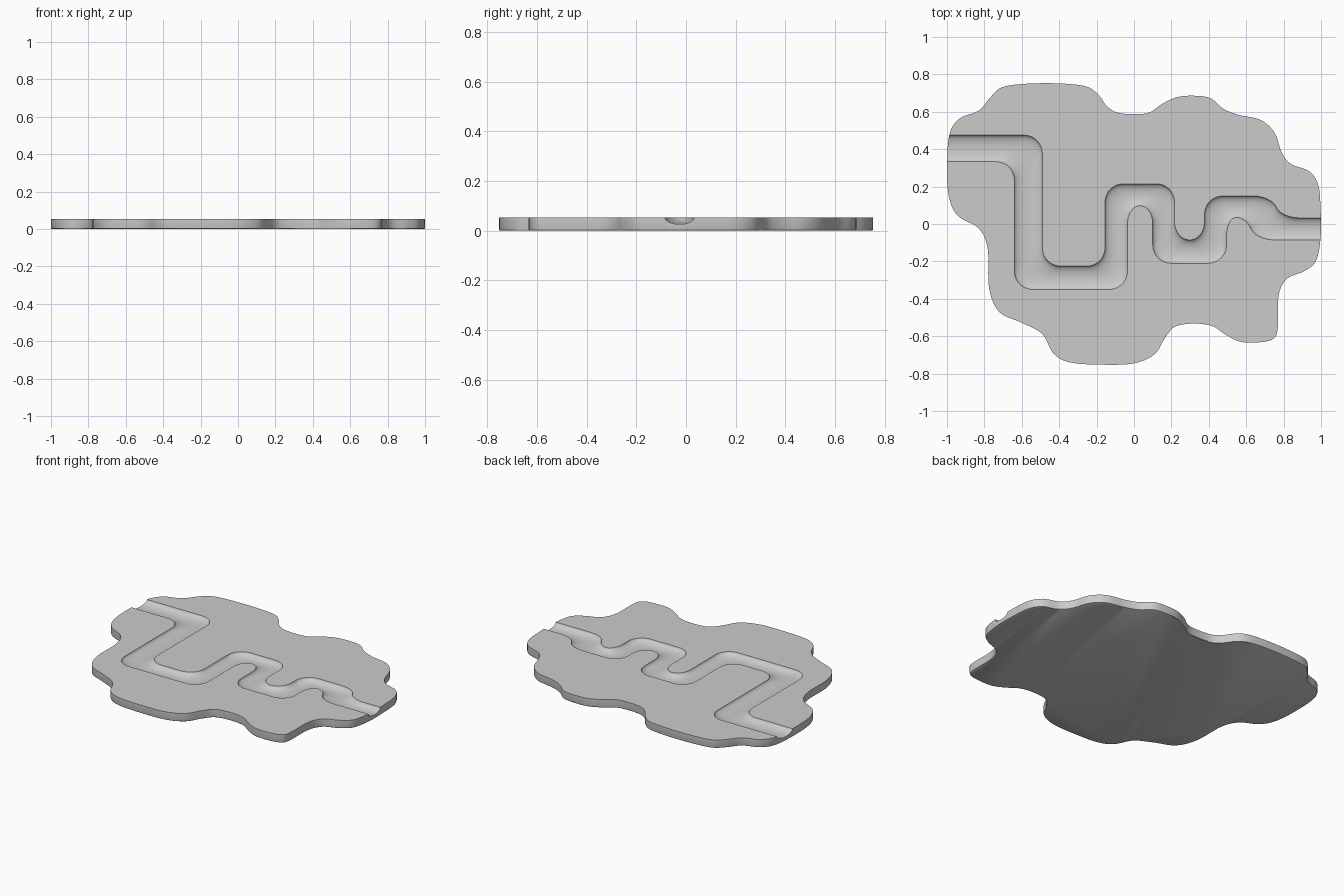
import bpy, math
from mathutils import Vector

if "Cube" in bpy.data.objects:
    bpy.data.objects.remove(bpy.data.objects["Cube"])

HEIGHT = 0.053
DEPTH = 0.027

# Wavy slab outline, clockwise from the left side
OUTLINE = [(-1, .33), (-.985, .49), (-.93, .57), (-.83, .61), (-.765, .685), (-.70, .737),
           (-.56, .755), (-.38, .755), (-.25, .738), (-.185, .69), (-.14, .63), (-.07, .596),
           (.07, .596), (.15, .645), (.23, .682), (.32, .69), (.41, .677), (.48, .62),
           (.56, .588), (.68, .56), (.755, .49), (.79, .39), (.84, .325), (.94, .285),
           (.988, .21), (1, .08), (1, -.07), (.975, -.195), (.91, -.25), (.82, -.29),
           (.775, -.38), (.77, -.56), (.745, -.613), (.67, -.63), (.57, -.627), (.49, -.588),
           (.42, -.543), (.32, -.53), (.22, -.547), (.165, -.61), (.11, -.695), (0, -.743),
           (-.17, -.75), (-.34, -.738), (-.43, -.69), (-.49, -.585), (-.60, -.525),
           (-.72, -.468), (-.775, -.34), (-.782, -.13), (-.83, -.02), (-.94, .045), (-.99, .15)]

# Corners of the two channel banks
BANK_A = [(-1.1, .475), (-.49, .475), (-.49, -.225), (-.155, -.225), (-.155, .215),
          (.217, .215), (.217, -.085), (.377, -.085), (.377, .15), (.735, .15),
          (.785, .033), (1.1, .033)]
BANK_B = [(-1.1, .333), (-.64, .333), (-.64, -.35), (-.035, -.35), (-.035, .098),
          (.1, .098), (.1, -.21), (.495, -.21), (.495, .035), (.60, .035),
          (.65, -.085), (1.1, -.085)]


def smooth_loop(pts, n=5):
    out, m = [], len(pts)
    p = [Vector(q) for q in pts]
    for i in range(m):
        a, b, c, d = p[i - 1], p[i], p[(i + 1) % m], p[(i + 2) % m]
        for k in range(n):
            t = k / n
            out.append(0.5 * (2 * b + (c - a) * t + (2 * a - 5 * b + 4 * c - d) * t * t
                              + (3 * b - a - 3 * c + d) * t ** 3))
    return out


def rounded_path(pts, cut=0.1, n=10):
    p = [Vector(q) for q in pts]
    out = [p[0]]
    for a, b, c in zip(p, p[1:], p[2:]):
        s = b + (a - b).normalized() * min(cut, 0.499 * (a - b).length)
        e = b + (c - b).normalized() * min(cut, 0.499 * (c - b).length)
        # a rational quadratic gives a near-circular corner
        w = 0.75
        for k in range(n + 1):
            t = k / n
            f, g, h = (1 - t) ** 2, 2 * w * t * (1 - t), t * t
            out.append((s * f + b * g + e * h) / (f + g + h))
    return out + [p[-1]]


def loft(name, rings):
    """Closed solid through equal rings, capped at both ends."""
    n = len(rings[0])
    verts = [v for r in rings for v in r]
    faces = [tuple(range(n))[::-1], tuple(range((len(rings) - 1) * n, len(rings) * n))]
    for i in range(len(rings) - 1):
        for j in range(n):
            k = (j + 1) % n
            faces.append((i * n + j, i * n + k, (i + 1) * n + k, (i + 1) * n + j))
    me = bpy.data.meshes.new(name)
    me.from_pydata(verts, [], faces)
    ob = bpy.data.objects.new(name, me)
    bpy.context.collection.objects.link(ob)
    bpy.context.view_layer.objects.active = ob
    bpy.ops.object.select_all(action='DESELECT')
    ob.select_set(True)
    bpy.ops.object.mode_set(mode='EDIT')
    bpy.ops.mesh.select_all(action='SELECT')
    bpy.ops.mesh.normals_make_consistent(inside=False)
    bpy.ops.object.mode_set(mode='OBJECT')
    return ob


# Slab with a slightly eased bottom edge
loop = smooth_loop(OUTLINE)
xs, ys = [p.x for p in loop], [p.y for p in loop]
cx, cy = (max(xs) + min(xs)) / 2, (max(ys) + min(ys)) / 2
s = 2 / (max(xs) - min(xs))
loop = [((p.x - cx) * s, (p.y - cy) * s) for p in loop]
slab = loft("river_slab", [[(x * f, y * f, z) for x, y in loop]
                           for f, z in ((.994, 0), (.998, .002), (1, .007), (1, HEIGHT))])

# Channel cutter: half-round section swept between the two banks
rings = []
for a, b in zip(rounded_path(BANK_A), rounded_path(BANK_B)):
    ring = [(a.x, a.y, HEIGHT + .05)]
    for k in range(15):
        ang = math.pi * k / 14
        p = a.lerp(b, (1 - math.cos(ang)) / 2)
        ring.append((p.x, p.y, HEIGHT - DEPTH * math.sin(ang)))
    rings.append(ring + [(b.x, b.y, HEIGHT + .05)])
cutter = loft("channel_cutter", rings)
cutter.hide_render = True

mod = slab.modifiers.new("channel", 'BOOLEAN')
mod.operation = 'DIFFERENCE'
mod.solver = 'EXACT'
mod.object = cutter
bpy.ops.object.select_all(action='DESELECT')
slab.select_set(True)
bpy.context.view_layer.objects.active = slab
bpy.ops.object.modifier_apply(modifier=mod.name)
bpy.data.objects.remove(cutter)
bpy.ops.object.shade_smooth_by_angle(angle=math.radians(35))
